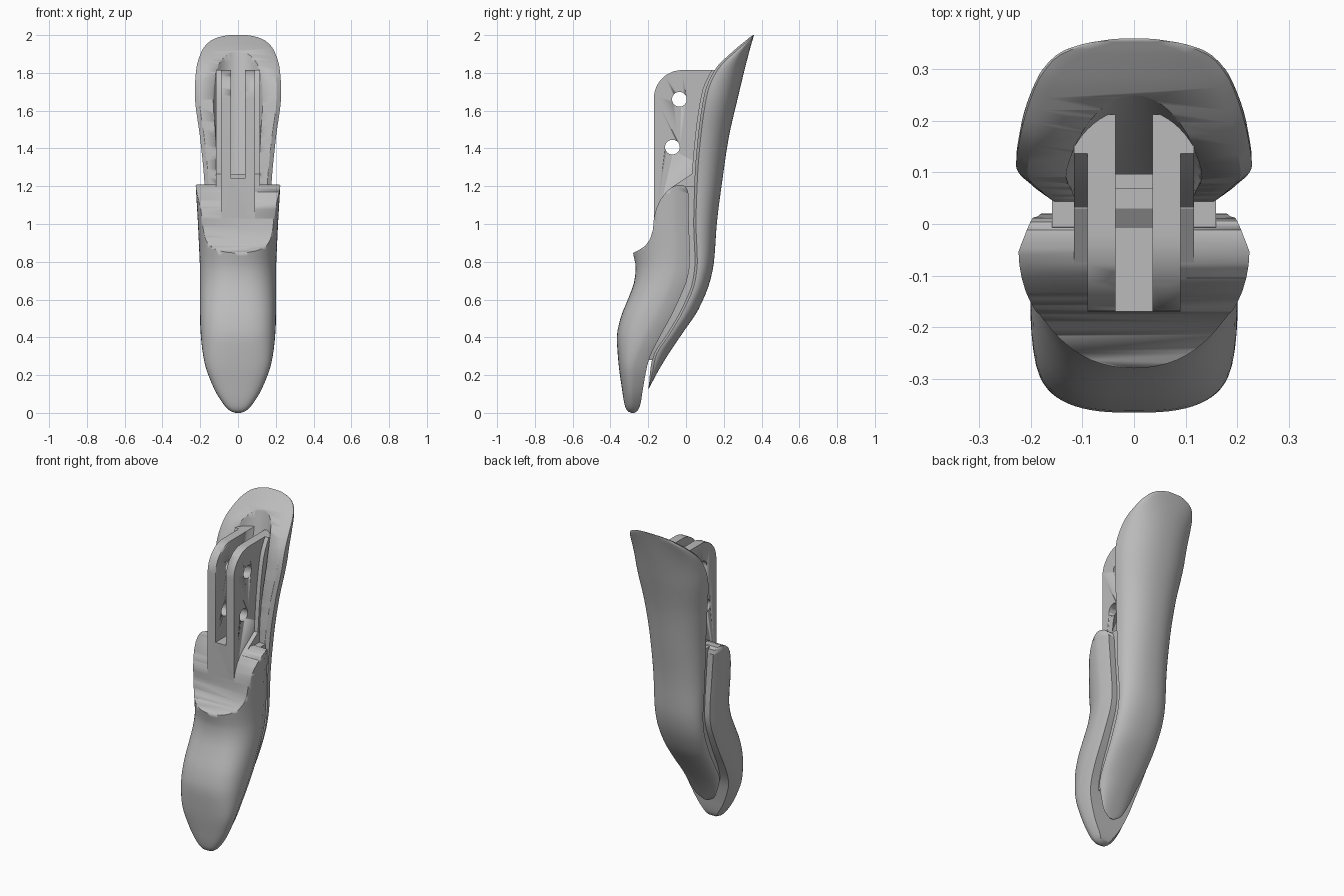
import bpy, bmesh, math

cube = bpy.data.objects.get("Cube")
if cube:
    bpy.data.objects.remove(cube, do_unlink=True)

grey = bpy.data.materials.new("plain grey")
grey.use_nodes = True
COLOUR = (0.5, 0.5, 0.5, 1)
grey.diffuse_color = COLOUR
grey.node_tree.nodes["Principled BSDF"].inputs["Base Color"].default_value = COLOUR


def make_object(name, bm, angle=30):
    bmesh.ops.recalc_face_normals(bm, faces=bm.faces)
    mesh = bpy.data.meshes.new(name)
    bm.to_mesh(mesh)
    bm.free()
    mesh.materials.append(grey)
    obj = bpy.data.objects.new(name, mesh)
    bpy.context.collection.objects.link(obj)
    bpy.ops.object.select_all(action="DESELECT")
    obj.select_set(True)
    bpy.context.view_layer.objects.active = obj
    bpy.ops.object.shade_smooth_by_angle(angle=math.radians(angle))
    return obj


def smooth_value(rows, z, column):
    """Monotone cubic through rows that are sorted by height."""
    def secant(i):
        return (rows[i + 1][column] - rows[i][column]) / (rows[i + 1][0] - rows[i][0])

    def slope(i):
        if i == 0 or i == len(rows) - 1:
            return secant(min(i, len(rows) - 2))
        a, b = secant(i - 1), secant(i)
        return 2 * a * b / (a + b) if a * b > 0 else 0

    i = max(k for k in range(len(rows) - 1) if k == 0 or rows[k][0] <= z)
    step = rows[i + 1][0] - rows[i][0]
    t = (z - rows[i][0]) / step
    u = 1 - t
    return (u * u * (1 + 2 * t) * rows[i][column] + t * t * (3 - 2 * t) * rows[i + 1][column]
            + step * t * u * (u * slope(i) - t * slope(i + 1)))


def arc(width, start, end, power, count=32):
    """Half superellipse from +x round to -x."""
    points = []
    for k in range(count + 1):
        c, s = math.cos(math.pi * k / count), math.sin(math.pi * k / count)
        points.append((math.copysign(abs(c) ** (2 / power), c) * width,
                       start + (end - start) * abs(s) ** (2 / power)))
    return points


def loft(name, section, low, high, count):
    """Skin closed sections, packed more tightly at both ends."""
    bm = bmesh.new()
    rings = []
    for k in range(count + 1):
        z = low + (high - low) * (1 - math.cos(math.pi * k / count)) / 2
        rings.append([bm.verts.new((x, y, z)) for x, y in section(z)])
    for a, b in zip(rings, rings[1:]):
        for i in range(len(a)):
            j = (i + 1) % len(a)
            bm.faces.new((a[i], a[j], b[j], b[i]))
    bm.faces.new(rings[0])
    bm.faces.new(rings[-1])
    return make_object(name, bm)


def prism(name, profile, left, right):
    """Extrude a side profile of (y, z) points across x."""
    bm = bmesh.new()
    face = bm.faces.new([bm.verts.new((left, y, z)) for y, z in profile])
    made = bmesh.ops.extrude_face_region(bm, geom=[face])["geom"]
    moved = [v for v in made if isinstance(v, bmesh.types.BMVert)]
    bmesh.ops.translate(bm, vec=(right - left, 0, 0), verts=moved)
    return make_object(name, bm)


def cut(target, cutter):
    mod = target.modifiers.new("cut", "BOOLEAN")
    mod.operation, mod.solver, mod.object = "DIFFERENCE", "EXACT", cutter
    bpy.context.view_layer.objects.active = target
    bpy.ops.object.modifier_apply(modifier=mod.name)
    bpy.data.objects.remove(cutter, do_unlink=True)


# Back shell: height, front face, back, half width
SHELL = [(.13, -.2, -.195, .015), (.16, -.195, -.18, .06), (.22, -.19, -.148, .092),
         (.3, -.175, -.1, .12), (.42, -.1, -.02, .14), (.55, -.025, .067, .15),
         (.7, .034, .128, .157), (.8, .045, .148, .16), (1, .038, .163, .167),
         (1.25, .046, .195, .18), (1.45, .062, .225, .2), (1.7, .1, .282, .229),
         (1.82, .155, .311, .221), (1.92, .255, .337, .19), (1.97, .315, .351, .145),
         (1.99, .34, .357, .1), (2, .355, .36, .05)]


def shell_section(z):
    front, back, width = (smooth_value(SHELL, z, c) for c in (1, 2, 3))
    rim = min(.015, (back - front) / 3)
    inner = width - min(.022, width / 3)
    return arc(width, front + rim, back, 2.2) + [(-inner, front), (inner, front)]


shell = loft("back_shell", shell_section, .13, 2, 64)

# Tapered pocket in the upper shell
POCKET = [(1.2, .095, .112), (1.45, .142, .12), (1.7, .195, .14), (1.97, .265, .142)]


def pocket_section(z):
    back, width = (smooth_value(POCKET, z, c) for c in (1, 2))
    return arc(width, min(.05, back - .05), back, 2) + [(-width, -.1), (width, -.1)]


cut(shell, loft("pocket_cutter", pocket_section, 1.2, 1.97, 16))

# Front pad: height, back, front, half width
PAD = [(0, -.275, -.29, .015), (.01, -.258, -.31, .04), (.04, -.243, -.324, .072),
       (.14, -.226, -.341, .132), (.27, -.2, -.358, .178), (.4, -.14, -.366, .196),
       (.5, -.085, -.347, .201), (.62, -.028, -.3, .202), (.7, .004, -.273, .202),
       (.77, .018, -.266, .202), (.85, .02, -.281, .205), (1, .015, -.295, .212),
       (1.3, .01, -.3, .23)]


def pad_section(z):
    back, front, width = (smooth_value(PAD, z, c) for c in (1, 2, 3))
    side = back - min(.065, (back - front) * .45)
    power = 2.1 + max(0, min(1, (.85 - z) * 3)) * .8
    inner = width - min(.025, width / 3)
    return arc(width, side, front, power) + [(-inner, back), (inner, back)]


pad = loft("front_pad", pad_section, 0, 1.3, 56)

# Concave scoop and rounded shoulders above the pad
SCOOP = [(.845, -.283), (.862, -.25), (.885, -.215), (.92, -.19), (.97, -.175),
         (1.03, -.17), (1.08, -.158), (1.13, -.135), (1.17, -.105), (1.195, -.075),
         (1.208, -.04), (1.204, -.012), (1.19, .004), (1.165, .012)]
scoop_profile = [(y, z) for z, y in SCOOP]
scoop_profile += [(.1, 1.165), (.1, 1.5), (-.5, 1.5), (-.5, .845)]
cut(pad, prism("scoop_cutter", scoop_profile, -.4, .4))


# Core joining pad and shell, visible as the seam
def core_section(z):
    front, back, width = (smooth_value(SHELL, z, c) for c in (1, 2, 3))
    width -= .018
    return [(width, front - .05), (width, front + .025),
            (-width, front + .025), (-width, front - .05)]


loft("seam_core", core_section, .28, 1.2, 32)

# Fork with rounded front corner, slot and pin holes
fork_profile = [(-.17, .95)]
for k in range(13):
    a = math.pi / 2 * k / 12
    fork_profile.append((-.02 - .15 * math.cos(a), 1.665 + .15 * math.sin(a)))
fork_profile += [(.212, 1.815), (.1, 1.3), (.08, .95)]
fork = prism("fork", fork_profile, -.09, .09)
cut(fork, prism("slot_cutter", [(-.4, 1.24), (.4, 1.24), (.4, 2), (-.4, 2)], -.036, .036))
for y, z in ((-.035, 1.66), (-.072, 1.407)):
    hole = [(y + .039 * math.cos(math.tau * k / 32), z + .039 * math.sin(math.tau * k / 32))
            for k in range(32)]
    cut(fork, prism("hole_cutter", hole, -.3, .3))

# Thin flanges along the fork, following the shell rim
heights = [1.15 + (1.815 - 1.15) * k / 20 for k in range(21)]
flange = [(smooth_value(SHELL, z, 1) - .015, z) for z in heights]
flange += [(smooth_value(POCKET, max(z, 1.2), 1) - .04, z) for z in reversed(heights)]
for name, side in (("left_flange", 1), ("right_flange", -1)):
    prism(name, flange, side * .085, side * .116)

# Sloped base block under the fork
prism("fork_base", [(-.07, 1), (.07, 1), (.07, 1.265), (.03, 1.265), (-.075, 1.195)], -.116, .116)
